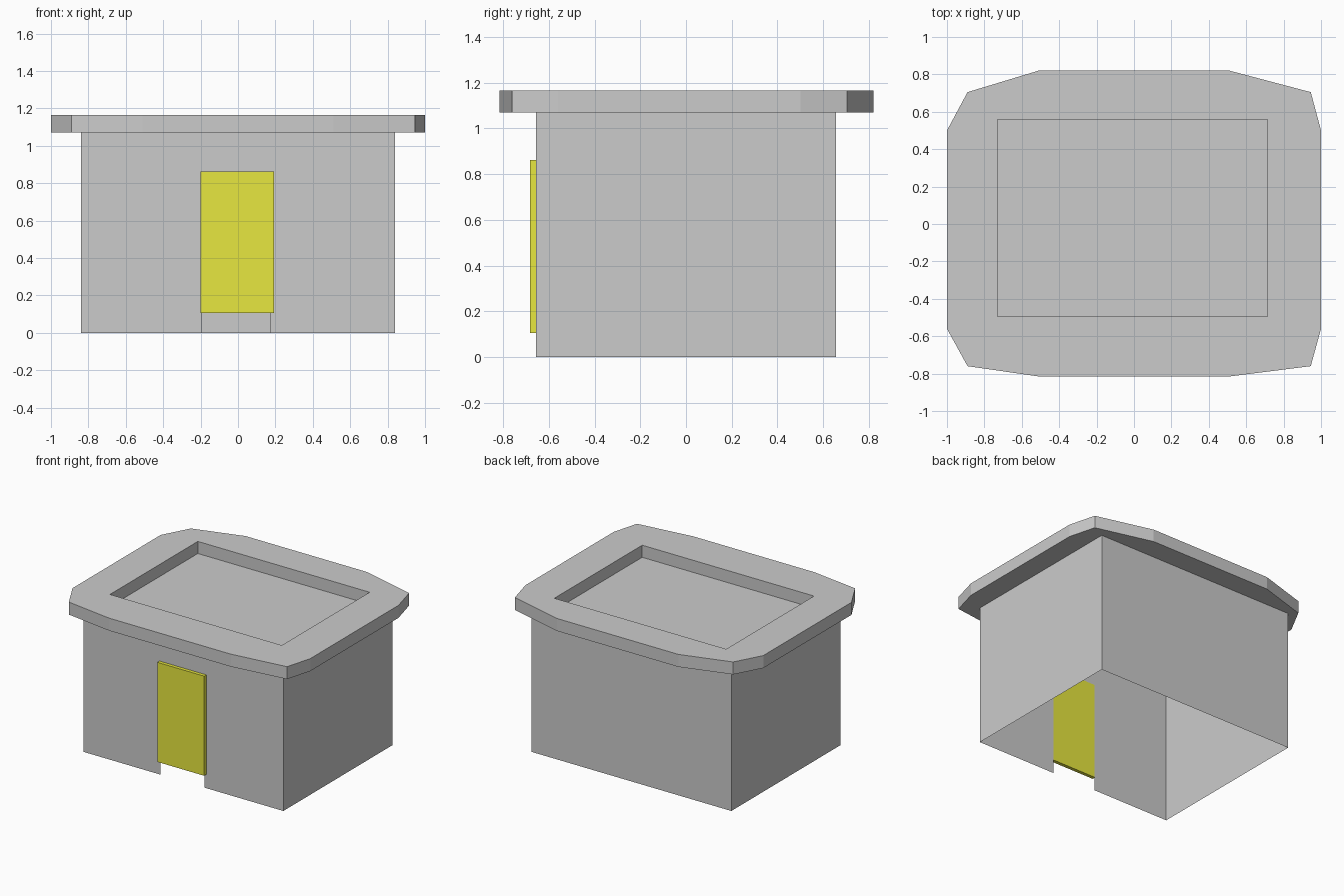
import bpy

if "Cube" in bpy.data.objects:
    bpy.data.objects.remove(bpy.data.objects["Cube"])


def make_object(name, verts, faces):
    mesh = bpy.data.meshes.new(name)
    mesh.from_pydata(verts, [], faces)
    mesh.update()
    obj = bpy.data.objects.new(name, mesh)
    bpy.context.collection.objects.link(obj)
    return obj


def side_faces(lower, upper):
    """Quads joining two loops of vertex indices (counter-clockwise = outward)."""
    n = len(lower)
    return [(lower[i], lower[(i + 1) % n], upper[(i + 1) % n], upper[i]) for i in range(n)]


def loop_at(points, z):
    return [(x, y, z) for x, y in points]


WALL_TOP, ROOF_TOP, RECESS_Z = 1.07, 1.165, 1.073
WX, WY = 0.84, 0.655

# Walls: thin open shell, with a doorway notched into the front
plan = [(-WX, -WY), (WX, -WY), (WX, WY), (-WX, WY)]
door_l, door_r, door_h = -0.195, 0.175, 0.84
wall_verts = loop_at(plan, 0) + loop_at(plan, WALL_TOP) + [
    (door_l, -WY, 0), (door_l, -WY, door_h), (door_r, -WY, door_h), (door_r, -WY, 0)]
wall_faces = side_faces([0, 1, 2, 3], [4, 5, 6, 7])
wall_faces[0] = (0, 8, 9, 10, 11, 1, 5, 4)
make_object("walls", wall_verts, wall_faces)

# Roof slab: three outline points per corner, counter-clockwise
outline = [
    (0.51, -0.815), (0.945, -0.76), (1.0, -0.56),
    (1.0, 0.5), (0.945, 0.705), (0.51, 0.82),
    (-0.51, 0.82), (-0.89, 0.705), (-1.0, 0.5),
    (-1.0, -0.56), (-0.89, -0.76), (-0.51, -0.815)]
recess = [(0.715, -0.495), (0.715, 0.56), (-0.73, 0.56), (-0.73, -0.495)]
roof_verts = (loop_at(outline, WALL_TOP) + loop_at(outline, ROOF_TOP)
              + loop_at(recess, ROOF_TOP) + loop_at(recess, RECESS_Z))
bottom, top = list(range(12)), list(range(12, 24))
rim, floor = list(range(24, 28)), list(range(28, 32))
roof_faces = [tuple(reversed(bottom)), tuple(floor)]
roof_faces += side_faces(bottom, top)
roof_faces += side_faces(rim, floor)
# Flat top around the recess: one corner face and one side face per corner
for c in range(4):
    p, q = top[3 * c:3 * c + 3], top[(3 * c + 3) % 12]
    roof_faces.append((p[0], p[1], p[2], rim[c]))
    roof_faces.append((p[2], q, rim[(c + 1) % 4], rim[c]))
make_object("roof", roof_verts, roof_faces)

# Door panel standing proud of the front wall
door_plan = [(-0.2, -0.682), (0.193, -0.682), (0.193, -0.656), (-0.2, -0.656)]
door = make_object("door", loop_at(door_plan, 0.105) + loop_at(door_plan, 0.862),
                   side_faces([0, 1, 2, 3], [4, 5, 6, 7]) + [(3, 2, 1, 0), (4, 5, 6, 7)])
yellow = bpy.data.materials.new("yellow_paint")
yellow.diffuse_color = (0.8, 0.8, 0.05, 1)
yellow.use_nodes = True
yellow.node_tree.nodes["Principled BSDF"].inputs["Base Color"].default_value = yellow.diffuse_color
door.data.materials.append(yellow)
